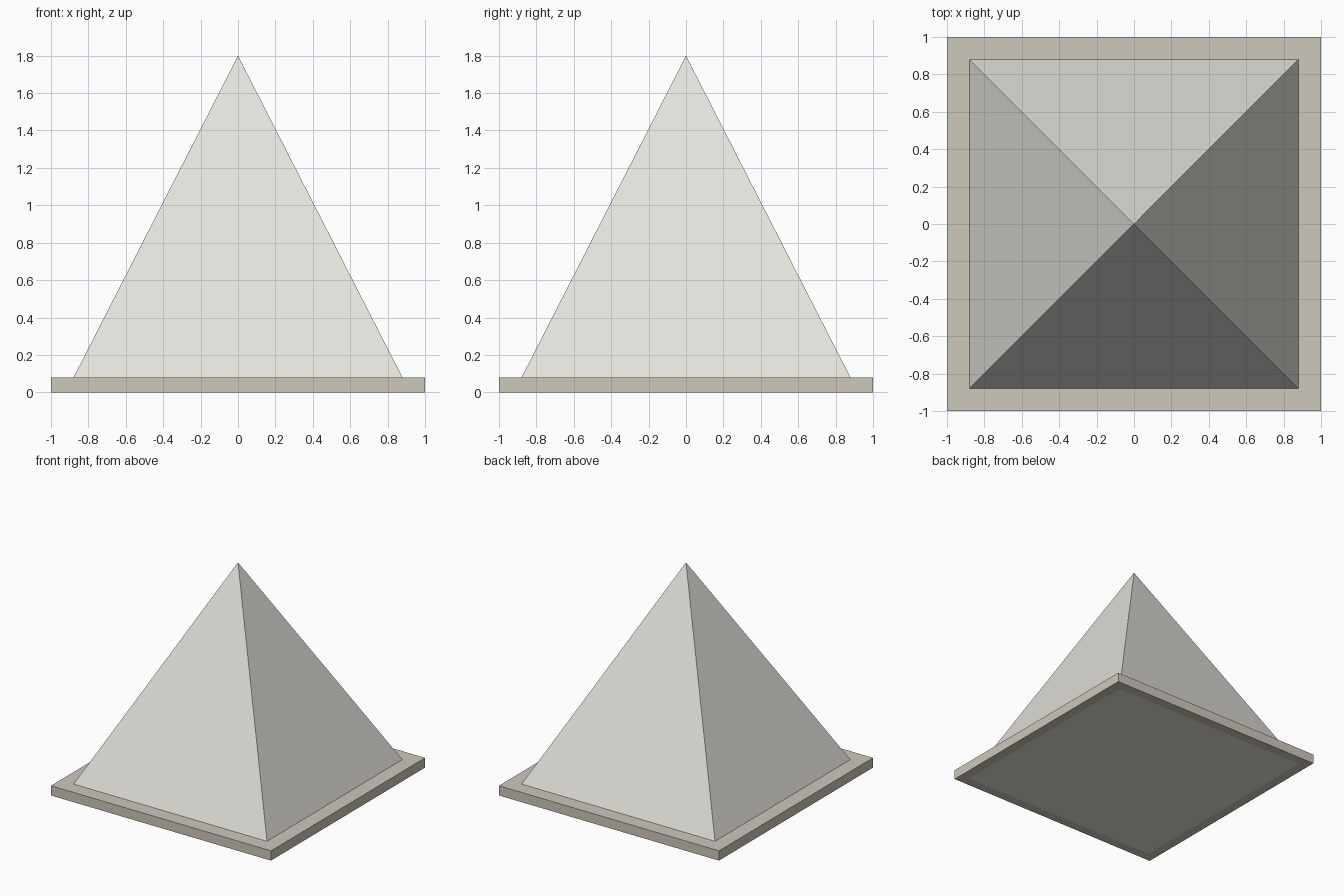
import bpy
import math

if "Cube" in bpy.data.objects:
    bpy.data.objects.remove(bpy.data.objects["Cube"])


def paint(obj, name, color):
    mat = bpy.data.materials.new(name)
    mat.diffuse_color = color
    mat.use_nodes = True
    mat.node_tree.nodes["Principled BSDF"].inputs["Base Color"].default_value = mat.diffuse_color
    obj.data.materials.append(mat)


# Square base slab
SLAB_HEIGHT = 0.08
bpy.ops.mesh.primitive_cube_add(size=1, location=(0, 0, SLAB_HEIGHT / 2))
slab = bpy.context.object
slab.name = "base_slab"
slab.scale = (2, 2, SLAB_HEIGHT)
bpy.ops.object.transform_apply(location=False, rotation=False, scale=True)
paint(slab, "slab_stone", (0.62, 0.58, 0.50, 1))

# Four-sided pyramid, running down through the slab to the ground
HALF_WIDTH = 0.92
HEIGHT = 1.8
bpy.ops.mesh.primitive_cone_add(
    vertices=4, radius1=HALF_WIDTH * math.sqrt(2), radius2=0, depth=HEIGHT,
    location=(0, 0, HEIGHT / 2), rotation=(0, 0, math.radians(45)))
pyramid = bpy.context.object
pyramid.name = "pyramid"
bpy.ops.object.transform_apply(location=False, rotation=True, scale=False)
paint(pyramid, "pale_glass", (0.78, 0.76, 0.71, 0.6))
